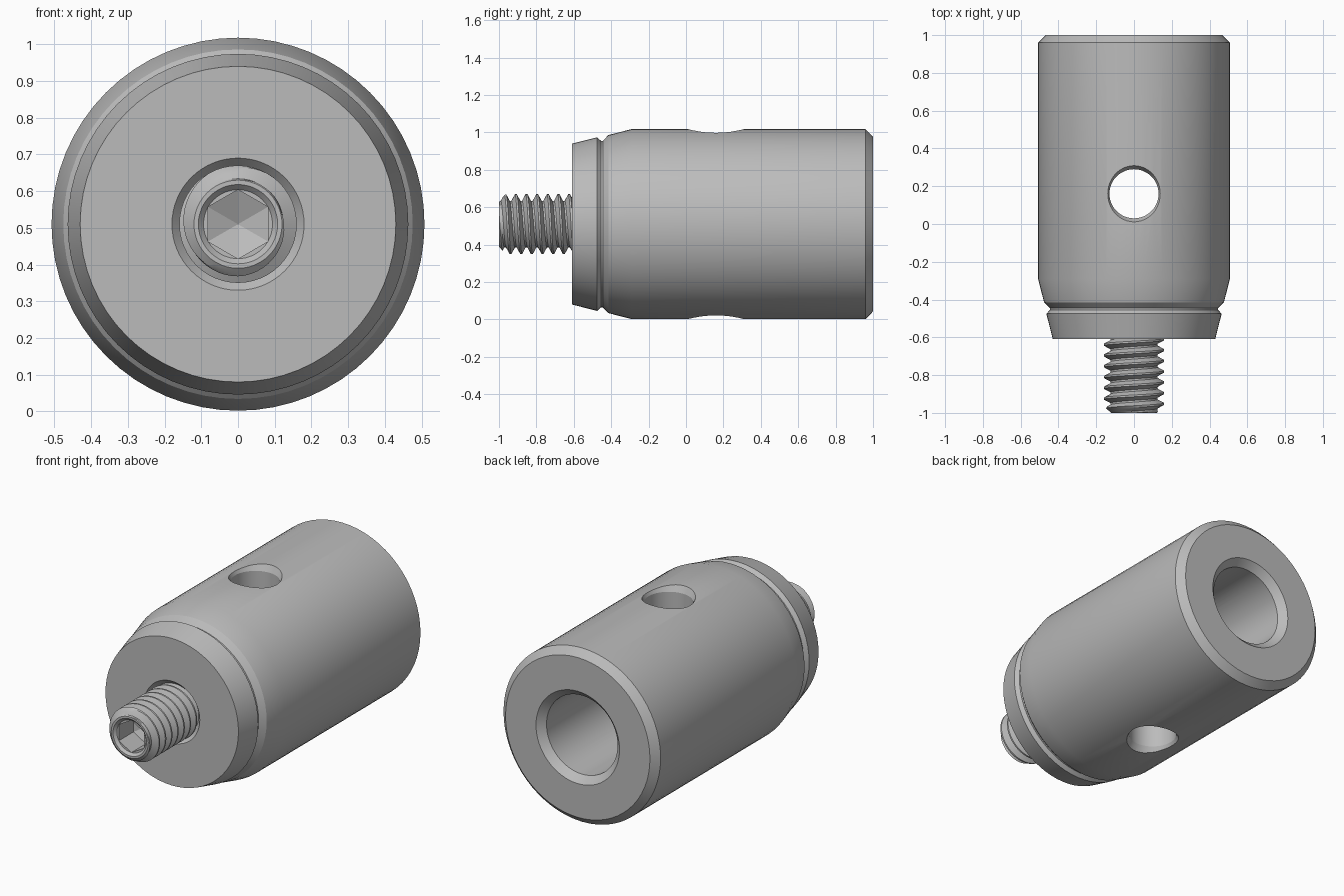
import bpy, bmesh, math
from mathutils import Matrix

cube = bpy.data.objects.get("Cube")
if cube:
    bpy.data.objects.remove(cube)

AXIS_Z = 0.51          # height of the long axis
TAU = 2 * math.pi

steel = bpy.data.materials.new("grey_steel")
steel.use_nodes = True
GREY = (0.5, 0.5, 0.5, 1)
steel.diffuse_color = GREY
steel.node_tree.nodes["Principled BSDF"].inputs["Base Color"].default_value = GREY


def finish(bm, name, matrix):
    """Clean the mesh, place it and make it an object."""
    bmesh.ops.remove_doubles(bm, verts=bm.verts, dist=1e-5)
    bmesh.ops.recalc_face_normals(bm, faces=bm.faces)
    bm.transform(matrix)
    mesh = bpy.data.meshes.new(name)
    bm.to_mesh(mesh)
    bm.free()
    mesh.materials.append(steel)
    obj = bpy.data.objects.new(name, mesh)
    bpy.context.collection.objects.link(obj)
    return obj


def smooth(obj, degrees):
    bpy.ops.object.select_all(action='DESELECT')
    obj.select_set(True)
    bpy.context.view_layer.objects.active = obj
    bpy.ops.object.shade_smooth_by_angle(angle=math.radians(degrees))


def ring(bm, y, r, segments, hexagon=False):
    """Circle or upright hexagon around the y axis."""
    out = []
    for j in range(segments):
        a = TAU * j / segments
        k = r
        if hexagon:
            k *= math.cos(math.pi / 6) / math.cos(a % (math.pi / 3) - math.pi / 6)
        out.append(bm.verts.new((k * math.sin(a), y, k * math.cos(a))))
    return out


def loft(bm, rings):
    for a, b in zip(rings, rings[1:]):
        n = len(a)
        for j in range(n):
            bm.faces.new((a[j], a[(j + 1) % n], b[(j + 1) % n], b[j]))


def lathe(name, profile, segments, matrix):
    bm = bmesh.new()
    loft(bm, [ring(bm, p[0], p[1], segments, len(p) > 2) for p in profile])
    return finish(bm, name, matrix)


lift = Matrix.Translation((0, 0, AXIS_Z))

# Body: tapped front hole, tapered nose, groove, barrel, chamfered rear bore
body = lathe("body", [
    (-0.38, 0), (-0.38, 0.145), (-0.57, 0.145), (-0.61, 0.18), (-0.61, 0.43),
    (-0.475, 0.464), (-0.455, 0.445), (-0.445, 0.445), (-0.415, 0.476),
    (-0.29, 0.508), (0.96, 0.508), (1, 0.467), (1, 0.27), (0.96, 0.23),
    (-0.2, 0.23), (-0.3, 0)], 64, lift)

# Countersunk cross hole cut vertically through the barrel
across = Matrix.Translation((0, 0.16, AXIS_Z)) @ Matrix.Rotation(math.pi / 2, 4, 'X')
cutter = lathe("cross_hole_cutter", [
    (-0.56, 0), (-0.56, 0.175), (-0.47, 0.13), (0.47, 0.13), (0.56, 0.175), (0.56, 0)],
    48, across)
cutter.hide_render = True
hole = body.modifiers.new("cross_hole", 'BOOLEAN')
hole.operation = 'DIFFERENCE'
hole.solver = 'EXACT'
hole.object = cutter
bpy.context.view_layer.objects.active = body
bpy.ops.object.modifier_apply(modifier=hole.name)
bpy.data.objects.remove(cutter)
smooth(body, 15)

# Set screw thread: helical strips of root and crest, trimmed at both ends
FRONT, BACK, PITCH, TIP, SEG = -1.0, -0.4, 0.057, 0.12, 48
tooth = (0.124, 0.124, 0.142, 0.16, 0.16, 0.142)
n = len(tooth)
turns = math.ceil((BACK - FRONT) / PITCH) + 2
bm = bmesh.new()
columns = []
for j in range(SEG + 1):
    column = []
    for i in range(turns * n):
        y = FRONT + PITCH * (i / n - 1 + j / SEG)
        y = min(max(y, FRONT), BACK)
        r = min(tooth[i % n], TIP + (y - FRONT) * 1.2)
        a = TAU * j / SEG
        column.append(bm.verts.new((r * math.sin(a), y, r * math.cos(a))))
    columns.append(column)
for a, b in zip(columns, columns[1:]):
    for i in range(turns * n - 1):
        bm.faces.new((a[i], a[i + 1], b[i + 1], b[i]))
bmesh.ops.dissolve_degenerate(bm, dist=1e-5, edges=bm.edges)
thread = finish(bm, "set_screw_thread", lift)
smooth(thread, 25)

# Screw tip with hexagonal socket and drilled floor
socket = lathe("hex_socket", [
    (FRONT, TIP), (FRONT, 0.108), (-0.985, 0.094), (-0.985, 0.094, 1),
    (-0.85, 0.094, 1), (-0.81, 0)], SEG, lift)
# normals of this open shell must face the front
if socket.data.polygons[0].normal.y > 0:
    socket.data.flip_normals()
smooth(socket, 25)
